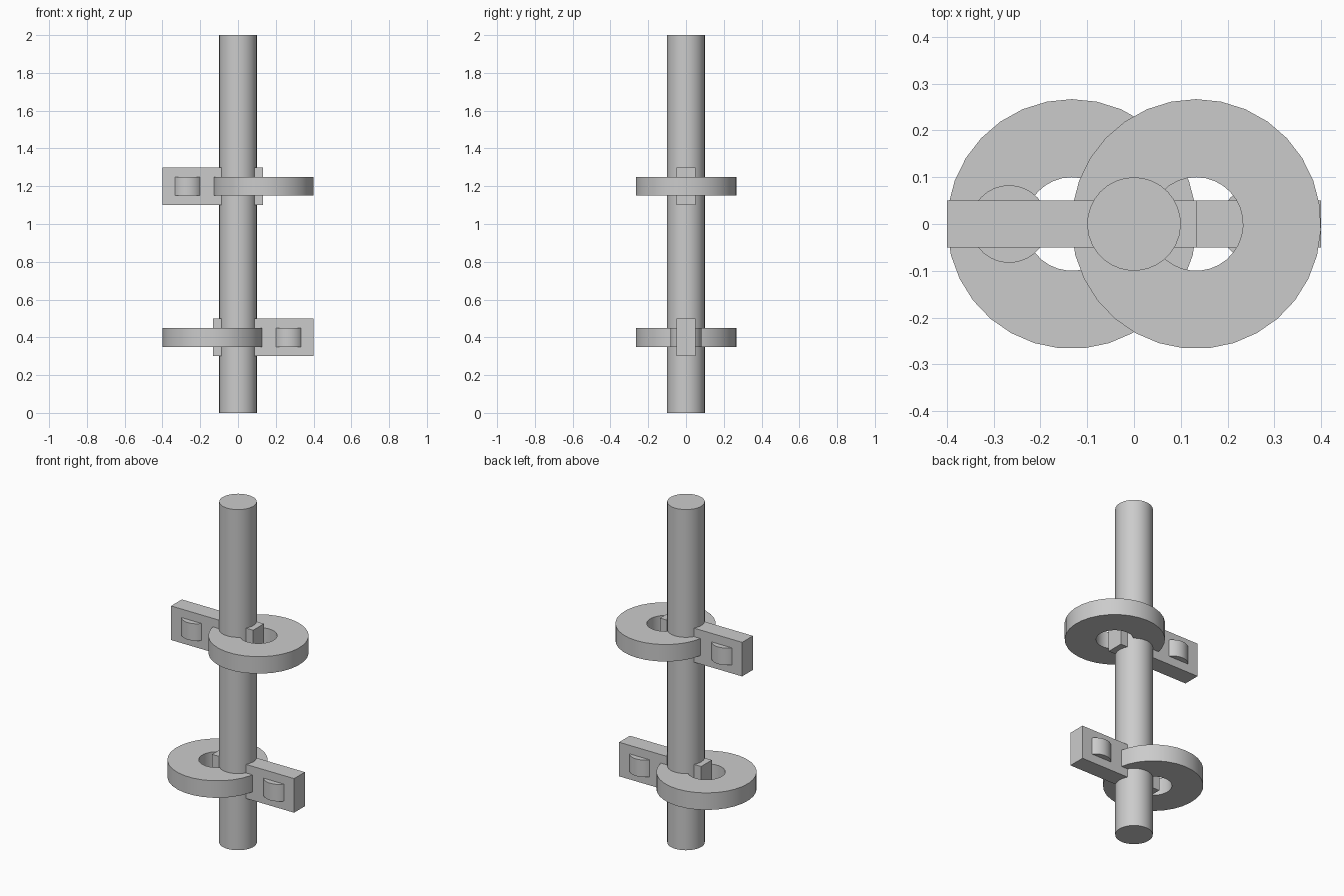
import bpy
import bmesh
from math import sin, cos, tau

SIDES = 31

cube = bpy.data.objects.get("Cube")
if cube:
    bpy.data.objects.remove(cube, do_unlink=True)

grey = bpy.data.materials.new("plain grey")
grey.use_nodes = True
grey.diffuse_color = (0.6, 0.6, 0.6, 1)
grey.node_tree.nodes["Principled BSDF"].inputs["Base Color"].default_value = (0.6, 0.6, 0.6, 1)


def finish(name, bm, location, smooth=True):
    bmesh.ops.recalc_face_normals(bm, faces=bm.faces)
    mesh = bpy.data.meshes.new(name)
    bm.to_mesh(mesh)
    bm.free()
    mesh.materials.append(grey)
    obj = bpy.data.objects.new(name, mesh)
    obj.location = location
    bpy.context.collection.objects.link(obj)
    if smooth:
        bpy.ops.object.select_all(action="DESELECT")
        obj.select_set(True)
        bpy.context.view_layer.objects.active = obj
        bpy.ops.object.shade_smooth_by_angle()
    return obj


def cylinder(name, radius, height, location):
    bm = bmesh.new()
    bmesh.ops.create_cone(bm, cap_ends=True, segments=SIDES,
                          radius1=radius, radius2=radius, depth=height)
    finish(name, bm, location)


def box(name, size, location):
    bm = bmesh.new()
    bmesh.ops.create_cube(bm, size=1)
    bmesh.ops.scale(bm, vec=size, verts=bm.verts)
    finish(name, bm, location, smooth=False)


def ring(name, outer, inner, height, location):
    # Rectangular section swept around the vertical axis
    bm = bmesh.new()
    section = [(inner, -height / 2), (outer, -height / 2),
               (outer, height / 2), (inner, height / 2)]
    loops = [[bm.verts.new((r * sin(tau * i / SIDES), r * cos(tau * i / SIDES), z))
              for r, z in section] for i in range(SIDES)]
    for i in range(SIDES):
        a, b = loops[i - 1], loops[i]
        for j in range(4):
            bm.faces.new((a[j - 1], a[j], b[j], b[j - 1]))
    finish(name, bm, location)


# Central pole
cylinder("pole", 0.1, 2, (0, 0, 1))

# Two mirrored brackets: a ring on one side, a bar with a peg on the other
for level, side, z in (("lower", -1, 0.4), ("upper", 1, 1.2)):
    ring(level + "_ring", 0.267, 0.1, 0.1, (side * 0.133, 0, z))
    box(level + "_bar", (0.533, 0.1, 0.2), (-side * 0.133, 0, z))
    cylinder(level + "_peg", 0.083, 0.1, (-side * 0.267, 0, z))
